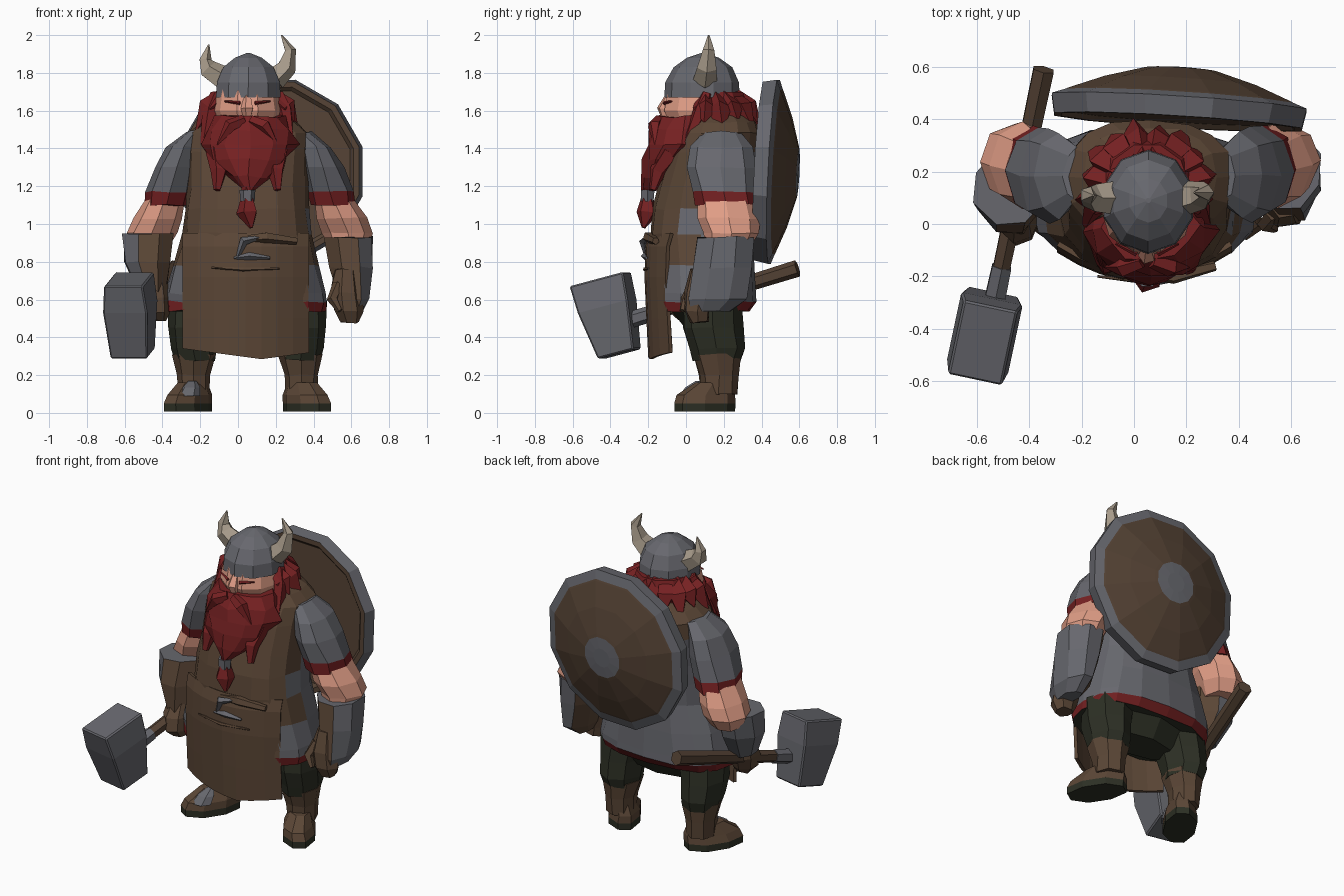
import bpy, bmesh, math, random
from mathutils import Vector, Matrix

random.seed(4)
old = bpy.data.objects.get("Cube")
if old:
    bpy.data.objects.remove(old, do_unlink=True)


def material(name, r, g, b):
    m = bpy.data.materials.new(name)
    m.use_nodes = True
    m.diffuse_color = (r, g, b, 1)
    m.node_tree.nodes["Principled BSDF"].inputs["Base Color"].default_value = (r, g, b, 1)
    return m


STEEL = material("steel grey", .135, .137, .155)
LEATHER = material("leather brown", .105, .062, .037)
WOOD = material("dark wood", .088, .054, .034)
RED = material("beard red", .18, .015, .016)
SKIN = material("skin", .75, .34, .24)
HORN = material("horn", .38, .32, .25)
DARK = material("dark green cloth", .026, .029, .018)
MID = .05  # the body's own centre line in x


def add_rings(bm, rings):
    """Bridge a list of vertex rings and cap both ends."""
    rows = [[bm.verts.new(p) for p in ring] for ring in rings]
    n = len(rows[0])
    for a, b in zip(rows, rows[1:]):
        for i in range(n):
            bm.faces.new((a[i], a[(i + 1) % n], b[(i + 1) % n], b[i]))
    bm.faces.new(rows[0])
    bm.faces.new(rows[-1])


def finish(name, bm, mats, rule=None, matrix=None):
    bmesh.ops.recalc_face_normals(bm, faces=bm.faces)
    bm.normal_update()
    if rule:
        for f in bm.faces:
            f.material_index = rule(f.calc_center_median(), f.normal)
    if matrix:
        bm.transform(matrix)
    me = bpy.data.meshes.new(name)
    bm.to_mesh(me)
    bm.free()
    for m in mats:
        me.materials.append(m)
    ob = bpy.data.objects.new(name, me)
    bpy.context.scene.collection.objects.link(ob)
    return ob


def loft(name, rings, mats, rule=None, n=8, power=1, phase=0, shear=0, jag=0, rough=0, matrix=None):
    """Rings are (x, y, z, rx, ry); power squares them, jag makes them spiky."""
    bm = bmesh.new()
    out = []
    for k, (x, y, z, rx, ry) in enumerate(rings):
        ring = []
        for i in range(n):
            a = phase + math.tau * i / n
            c, s = math.cos(a), math.sin(a)
            c = math.copysign(abs(c) ** power, c)
            s = math.copysign(abs(s) ** power, s)
            f = 1 - jag * ((i + k) % 2)
            dy = s * ry * f
            ring.append(Vector((x + c * rx * f - shear * dy, y + dy, z))
                        + Vector([random.uniform(-rough, rough) for _ in range(3)]))
        out.append(ring)
    add_rings(bm, out)
    return finish(name, bm, mats, rule, matrix)


def tube_rings(pts, radii, n):
    pts = [Vector(p) for p in pts]
    rings = []
    for i, p in enumerate(pts):
        t = (pts[min(i + 1, len(pts) - 1)] - pts[max(i - 1, 0)]).normalized()
        ref = Vector((0, 1, 0)) if abs(t.y) < .9 else Vector((1, 0, 0))
        u = ref.cross(t).normalized()
        v = t.cross(u)
        rings.append([p + radii[i] * (u * math.cos(math.tau * j / n) + v * math.sin(math.tau * j / n))
                      for j in range(n)])
    return rings


def tubes(name, items, mat, n=4):
    """One object from several (points, radii) tubes."""
    bm = bmesh.new()
    for pts, radii in items:
        add_rings(bm, tube_rings(pts, radii, n))
    return finish(name, bm, [mat])


# Torso: leather bib and shoulders over a grey tunic with a red hem
def torso_rule(c, nrm):
    if nrm.z < -.9:
        return 3
    if c.z < .59:
        return 2
    if .95 < c.z < 1.1 and c.x > .2 and -.06 < c.y < .06:
        return 0
    if c.z > 1.32 or (c.z > .85 and c.y < .13) or c.y < -.13:
        return 1
    return 0


loft("torso", [(.04, .09, .54, .43, .25), (.04, .10, .59, .435, .27), (.04, .10, .63, .43, .275),
               (.04, .09, .78, .39, .27), (.05, .08, .95, .34, .27), (.05, .09, 1.08, .33, .265),
               (.05, .11, 1.2, .32, .26), (.05, .15, 1.38, .32, .24), (.06, .18, 1.48, .315, .215),
               (.06, .18, 1.54, .25, .19), (.06, .16, 1.62, .12, .13)],
     [STEEL, LEATHER, RED, DARK], torso_rule, n=16, power=.78, rough=.006)
loft("trouser_seat", [(MID, .12, .43, .22, .11), (MID, .11, .57, .36, .21)], [DARK], n=8)

# Hanging leather apron, curved around the belly
bm = bmesh.new()
rows = []
for z, back in ((.95, .025), (.88, .005), (.72, 0), (.5, .01), (.285, .02)):
    row = []
    for i in range(9):
        u = i / 4 - 1
        hem = .045 * abs(u - .25) if z < .3 else 0
        row.append(bm.verts.new((.04 + .33 * u, -.21 + back + .11 * u * u, z + hem)))
    rows.append(row)
for a, b in zip(rows, rows[1:]):
    for i in range(8):
        bm.faces.new((a[i], a[i + 1], b[i + 1], b[i]))
apron = finish("apron", bm, [LEATHER])
mod = apron.modifiers.new("thickness", "SOLIDIFY")
mod.thickness = .02
mod.offset = 0

# Belt fold and buckle
tubes("belt_fold", [([(-.14, -.2, .77), (.03, -.217, .76), (.22, -.2, .765)], [.005, .012, .005]),
                    ([(.02, -.19, .92), (.15, -.2, .93), (.31, -.16, .91)], [.02, .03, .02])], LEATHER, 5)
tubes("buckle", [([(-.02, -.21, .82), (.06, -.22, .83), (.17, -.21, .82)], [.008, .02, .008]),
                 ([(0, -.21, .83), (.03, -.223, .91), (.12, -.21, .93)], [.01, .025, .008])], STEEL)

# Legs, boots and feet
for side, s in (("right", -1), ("left", 1)):
    def at(off):
        return MID + s * off
    loft(side + "_trouser_leg", [(at(.27), .14, .6, .15, .15), (at(.285), .145, .45, .135, .16),
                                 (at(.285), .165, .34, .12, .145), (at(.28), .165, .28, .11, .125)],
         [DARK], n=8, rough=.005)
    loft(side + "_boot", [(at(.28), .165, .31, .118, .13), (at(.285), .175, .2, .09, .105),
                          (at(.285), .175, .1, .085, .095)], [LEATHER], n=8, rough=.005)
    loft(side + "_foot", [(at(.315), .10, .008, .11, .16), (at(.315), .10, .05, .11, .162),
                          (at(.305), .105, .095, .1, .155), (at(.29), .145, .16, .07, .095)],
         [LEATHER, DARK], lambda c, m: 1 if c.z < .045 else 0, n=8, power=.9, shear=s * .4)
loft("toe_cap", [(-.27, .01, .09, .07, .055), (-.255, .04, .135, .055, .05), (-.24, .07, .17, .02, .02)],
     [STEEL], n=6)

# Sloping sleeves with red cuffs, and bare forearms
for side, s, w in (("right", -1, 1), ("left", 1, 1.05)):
    def at(off):
        return MID + s * off * w
    loft(side + "_sleeve", [(at(.27), .19, 1.49, .05, .1), (at(.34), .185, 1.41, .088, .165),
                            (at(.378), .185, 1.3, .113, .185), (at(.415), .2, 1.17, .125, .17),
                            (at(.43), .21, 1.10, .118, .165)],
         [STEEL, RED], lambda c, m: 1 if c.z < 1.15 else 0, n=8, rough=.006)
    loft(side + "_forearm", [(at(.435), .21, 1.13, .105, .15), (at(.475), .225, 1.03, .13, .165),
                             (at(.505), .24, .95, .132, .145), (at(.51), .22, .88, .10, .12)],
         [SKIN], n=8, rough=.005)

# Gauntlets: steel outside, leather on the inner side
loft("right_gauntlet", [(-.475, .14, .95, .145, .15), (-.48, .11, .8, .13, .15), (-.455, .06, .64, .08, .10)],
     [STEEL, LEATHER], lambda c, m: 1 if m.x > .3 or m.y < -.8 else 0, n=8, phase=.39, rough=.006)
loft("left_gauntlet", [(.585, .21, .93, .135, .16), (.60, .19, .77, .122, .165), (.615, .165, .6, .085, .165),
                       (.61, .13, .54, .05, .11)],
     [STEEL, LEATHER], lambda c, m: 1 if m.x < -.3 or (m.y < -.6 and c.x < .62) else 0, n=8, phase=.39, rough=.006)
loft("right_hand", [(-.44, .06, .69, .07, .08), (-.44, .03, .61, .085, .105), (-.43, .01, .53, .07, .09),
                    (-.42, .01, .49, .04, .05)], [LEATHER], n=7, rough=.006)
loft("left_hand", [(.57, .10, .76, .06, .08), (.57, .07, .64, .085, .085), (.58, .06, .54, .08, .07),
                   (.59, .07, .48, .05, .05)], [LEATHER], n=7, rough=.006)
tubes("left_thumb", [([(.53, .04, .68), (.5, 0, .6), (.54, -.02, .54)], [.03, .03, .015])], LEATHER, 5)

# Head, nose and helmet
loft("head", [(MID, .08, 1.5, .15, .16), (MID, .07, 1.6, .18, .195), (MID, .08, 1.72, .16, .18)], [SKIN], n=10)
tubes("nose", [([(MID, -.09, 1.68), (MID, -.12, 1.61), (MID, -.11, 1.56)], [.02, .035, .02])], SKIN, 5)
tubes("brows", [([(MID + s * .04, -.115, 1.64), (MID + s * .12, -.075, 1.65)], [.01, .005])
                for s in (-1, 1)], RED)
loft("helmet", [(.055, .085, 1.67, .18, .2), (.055, .085, 1.75, .175, .195), (.055, .09, 1.83, .14, .155),
                (.055, .09, 1.88, .075, .085), (.055, .09, 1.905, .01, .01)], [STEEL], n=10, phase=.31)

# Horns
tubes("horns", [([(-.08, .1, 1.77), (-.16, .1, 1.82), (-.175, .11, 1.87), (-.155, .11, 1.95)],
                 [.068, .055, .035, .004]),
                ([(.19, .1, 1.77), (.255, .11, 1.83), (.275, .12, 1.92), (.23, .12, 2.0)],
                 [.068, .055, .032, .004])], HORN, 5)

# Hair: core plus a ring of locks around the back and sides
loft("hair", [(MID, .2, 1.5, .17, .13), (MID, .17, 1.6, .2, .17), (MID, .15, 1.7, .16, .16)], [RED], n=10)
locks = []
for i in range(10):
    a = math.radians(-8 + 196 * i / 9)
    c, s = math.cos(a), math.sin(a)
    far = .25 + .025 * (i % 2)
    locks.append(([(MID + .12 * c, .12 + .13 * s, 1.68), (MID + .2 * c, .13 + .19 * s, 1.61),
                   (MID + far * c, .13 + far * s, 1.54 - .05 * (i % 2))], [.045, .068, .005]))
tubes("hair_locks", locks, RED)

# Beard, sideburns, moustache and hanging tips
loft("beard", [(.06, -.01, 1.57, .19, .135), (.06, -.02, 1.5, .235, .175), (.06, -.03, 1.42, .262, .185),
               (.06, -.075, 1.34, .215, .155), (.06, -.14, 1.25, .12, .1), (.06, -.2, 1.17, .02, .03)],
     [RED], n=12, jag=.1, rough=.008)
strands = []
for s in (-1, 1):
    strands += [([(MID + s * .165, .11, 1.69), (MID + s * .195, .08, 1.6), (MID + s * .23, 0, 1.42)],
                 [.03, .045, .02]),
                ([(MID + s * .02, -.14, 1.55), (MID + s * .09, -.165, 1.52), (MID + s * .16, -.165, 1.42)],
                 [.03, .038, .004]),
                ([(MID + s * .16, -.08, 1.38), (MID + s * .15, -.15, 1.28), (MID + s * .16, -.175, 1.18)],
                 [.06, .045, .02])]
strands.append(([(.06, -.18, 1.3), (.05, -.205, 1.15), (.05, -.205, 1.06), (.07, -.225, .98)], [.05, .03, .06, .01]))
tubes("beard_strands", strands, RED, 5)
tubes("beard_ring", [([(.05, -.203, 1.18), (.05, -.205, 1.12)], [.042, .038])], STEEL, 6)

# Round shield slung on the back
axis = Vector((.063, 1, -.05)).normalized()


def shield_rule(c, m):
    r = math.hypot(c.x, c.y)
    if c.z < .03:
        return 0
    return 1 if r < .12 or r > .43 else 0


profile = [(.02, .44), (0, .46), (0, .49), (.075, .505), (.095, .45), (.1, .44), (.155, .3), (.198, .15),
           (.203, .13), (.208, .06)]
loft("shield", [(0, 0, z, r, r) for z, r in profile], [WOOD, STEEL], shield_rule, n=12, phase=.26,
     matrix=Matrix.Translation((.168, .39, 1.28)) @ axis.to_track_quat('Z', 'Y').to_matrix().to_4x4())

# Hammer: handle through the right fist, tapered block head
tail, tip = Vector((-.345, .59, .765)), Vector((-.545, -.35, .475))
tubes("hammer_handle", [([tail, tip], [.045, .035])], WOOD, 6)
tubes("hammer_collar", [([tail.lerp(tip, .8), tip], [.042, .046])], STEEL, 6)
up = Vector((-.02, -.1, .39)).normalized()
along = (tail - tip).normalized()
along = (along - up * along.dot(up)).normalized()
frame = Matrix((along.cross(up), along, up)).transposed().to_4x4()
head = loft("hammer_head", [(0, 0, -.21, .1, .1), (0, 0, .05, .12, .14), (0, 0, .2, .105, .15)], [STEEL],
            n=4, power=.01, phase=math.pi / 4, matrix=Matrix.Translation((-.568, -.405, .515)) @ frame)
bevel = head.modifiers.new("worn_edges", "BEVEL")
bevel.width = .008
